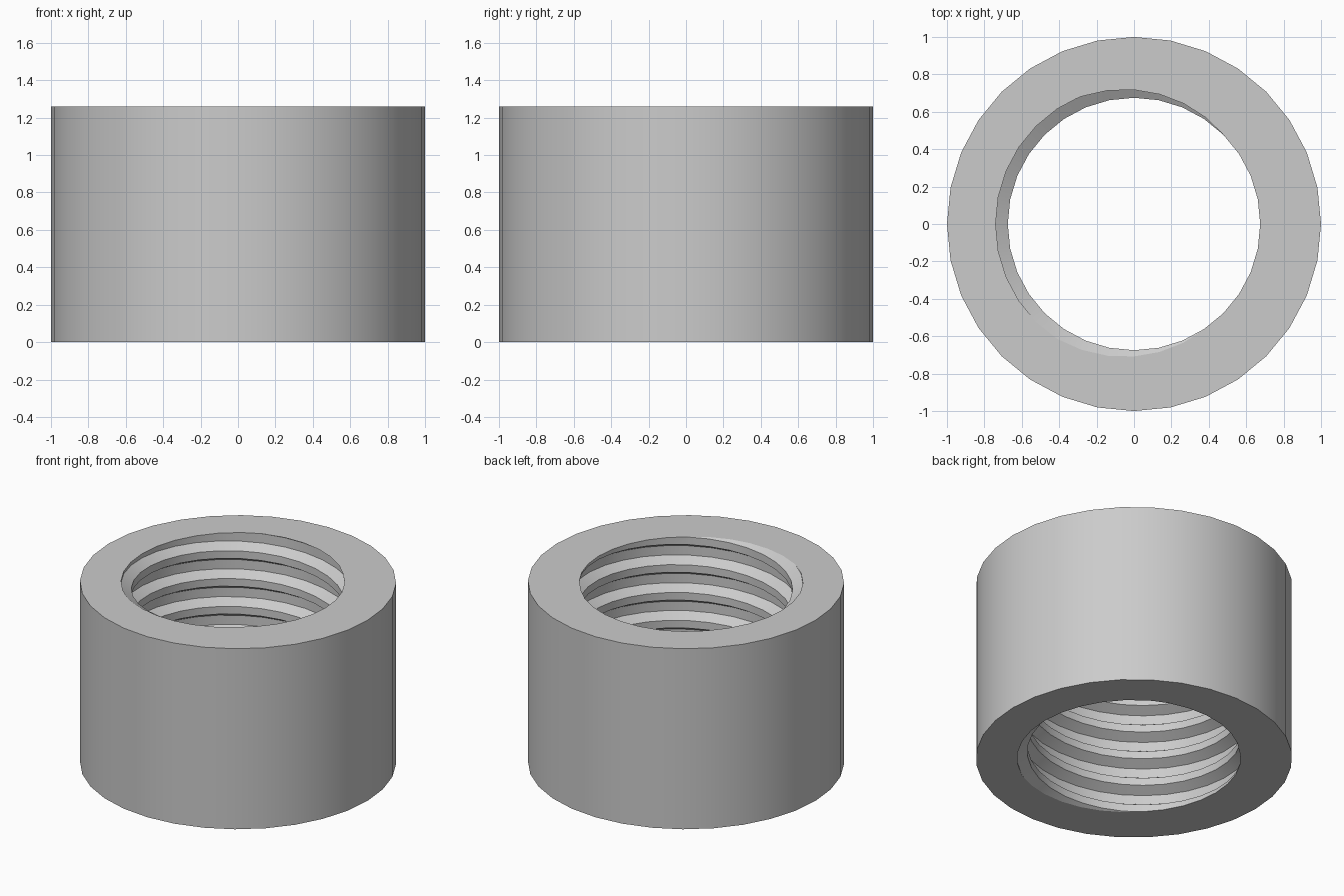
import bpy, bmesh
from math import cos, sin, tau, radians
from mathutils import Vector

cube = bpy.data.objects.get("Cube")
if cube:
    bpy.data.objects.remove(cube, do_unlink=True)

SIDES = 32
HEIGHT = 1.26
OUTER, ROOT, CREST = 1.0, 0.74, 0.675
PITCH = 0.1943
START = radians(175)      # where the groove centre meets the top face

grey = bpy.data.materials.new("plain_grey")
grey.use_nodes = True
colour = (0.6, 0.6, 0.6, 1)
grey.diffuse_color = colour
grey.node_tree.nodes["Principled BSDF"].inputs["Base Color"].default_value = colour

bm = bmesh.new()


def point(radius, step, z):
    a = tau * step / SIDES
    return bm.verts.new((radius * cos(a), radius * sin(a), z))


def skin(columns):
    """Join neighbouring columns of vertices with quads."""
    for a, b in zip(columns, columns[1:]):
        for i in range(len(a) - 1):
            bm.faces.new((a[i], b[i], b[i + 1], a[i + 1]))


# Outer wall, longer than needed so both ends can be trimmed
skin([[point(OUTER, s, z) for z in (-0.5, HEIGHT + 0.5)] for s in range(SIDES + 1)])

# Right-handed internal thread: root flat, upper flank, crest flat, lower flank
profile = [(ROOT, -0.167), (ROOT, 0.167), (CREST, 0.364), (CREST, 0.636), (ROOT, 0.833)]
thread = []
for step in range(-9 * SIDES, 3 * SIDES + 1):
    z = HEIGHT + PITCH * (step / SIDES - START / tau)
    thread.append([point(r, step, z + t * PITCH) for r, t in reversed(profile)])
skin(thread)
bmesh.ops.remove_doubles(bm, verts=bm.verts, dist=0.0005)

# Trim to height and close both end faces
for z, up in ((0, -1), (HEIGHT, 1)):
    geom = bm.verts[:] + bm.edges[:] + bm.faces[:]
    cut = bmesh.ops.bisect_plane(bm, geom=geom, dist=1e-5, plane_co=(0, 0, z),
                                 plane_no=(0, 0, up), clear_outer=True)
    rim = [e for e in cut["geom_cut"] if isinstance(e, bmesh.types.BMEdge)]
    bmesh.ops.triangle_fill(bm, edges=rim, use_beauty=True, normal=Vector((0, 0, up)))
bmesh.ops.recalc_face_normals(bm, faces=bm.faces)

mesh = bpy.data.meshes.new("threaded_ring")
bm.to_mesh(mesh)
bm.free()
mesh.materials.append(grey)
ring = bpy.data.objects.new("threaded_ring", mesh)
bpy.context.collection.objects.link(ring)

bpy.ops.object.select_all(action='DESELECT')
bpy.context.view_layer.objects.active = ring
ring.select_set(True)
bpy.ops.object.shade_smooth_by_angle(angle=radians(29))
